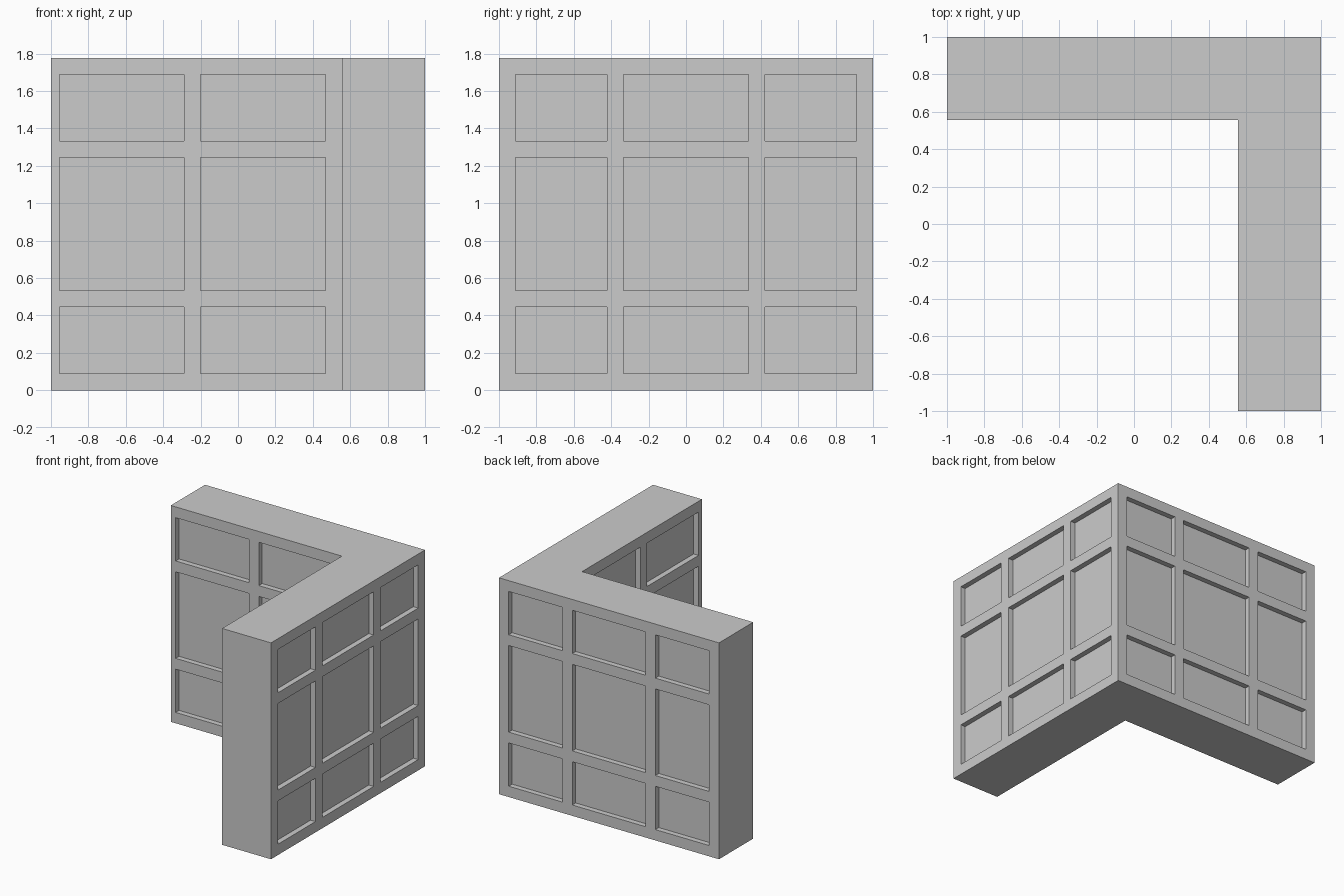
import bpy, bmesh
from mathutils import Matrix, Vector

if "Cube" in bpy.data.objects:
    bpy.data.objects.remove(bpy.data.objects["Cube"])

M = 4 / 9            # wall thickness
H = 4 * M            # wall height
BAR = M / 5          # frame bar width
DEPTH = M / 10       # panel recess depth
INNER = 1 - M        # inside face position


def make_object(name, bm):
    bmesh.ops.recalc_face_normals(bm, faces=bm.faces)
    mesh = bpy.data.meshes.new(name)
    bm.to_mesh(mesh)
    bm.free()
    obj = bpy.data.objects.new(name, mesh)
    bpy.context.collection.objects.link(obj)
    return obj


def add_box(bm, lo, hi):
    lo, hi = Vector(lo), Vector(hi)
    bmesh.ops.create_cube(bm, size=1, matrix=Matrix.Translation((lo + hi) / 2)
                          @ Matrix.Diagonal((*(hi - lo), 1)))


# L-shaped corner wall
bm = bmesh.new()
profile = [(-1, 1), (-1, INNER), (INNER, INNER), (INNER, -1), (1, -1), (1, 1)]
base = bm.faces.new([bm.verts.new((x, y, 0)) for x, y in profile])
top = bmesh.ops.extrude_face_region(bm, geom=[base])["geom"]
bmesh.ops.translate(bm, vec=(0, 0, H),
                    verts=[v for v in top if isinstance(v, bmesh.types.BMVert)])
wall = make_object("corner_wall", bm)

# Recess layout: rows up the wall, columns along outer and inner faces
rows = [(BAR, M), (M + BAR, 3 * M - BAR), (3 * M, H - BAR)]
third = 1 / 3
outer = [(-1 + BAR, -third - BAR), (-third, third), (third + BAR, 1 - BAR)]
mid = -1 + BAR / 2 + 1.5 * M
inner = [(-1 + BAR / 2, mid), (mid + BAR, INNER - BAR)]

# Panel cutters, the same on both wings
bm = bmesh.new()
for columns, d0, d1 in ((outer, 1 - DEPTH, 1.1),
                        (inner, INNER - 0.05, INNER + DEPTH)):
    for a, b in columns:
        for z0, z1 in rows:
            add_box(bm, (a, d0, z0), (b, d1, z1))
            add_box(bm, (d0, a, z0), (d1, b, z1))
cutter = make_object("panel_cutter", bm)
cutter.hide_render = True
cutter.hide_viewport = False
cutter.display_type = 'WIRE'

# Carve the recessed panels
mod = wall.modifiers.new("panels", 'BOOLEAN')
mod.operation = 'DIFFERENCE'
mod.solver = 'EXACT'
mod.object = cutter
bpy.context.view_layer.objects.active = wall
bpy.ops.object.modifier_apply(modifier=mod.name)
bpy.data.objects.remove(cutter)
